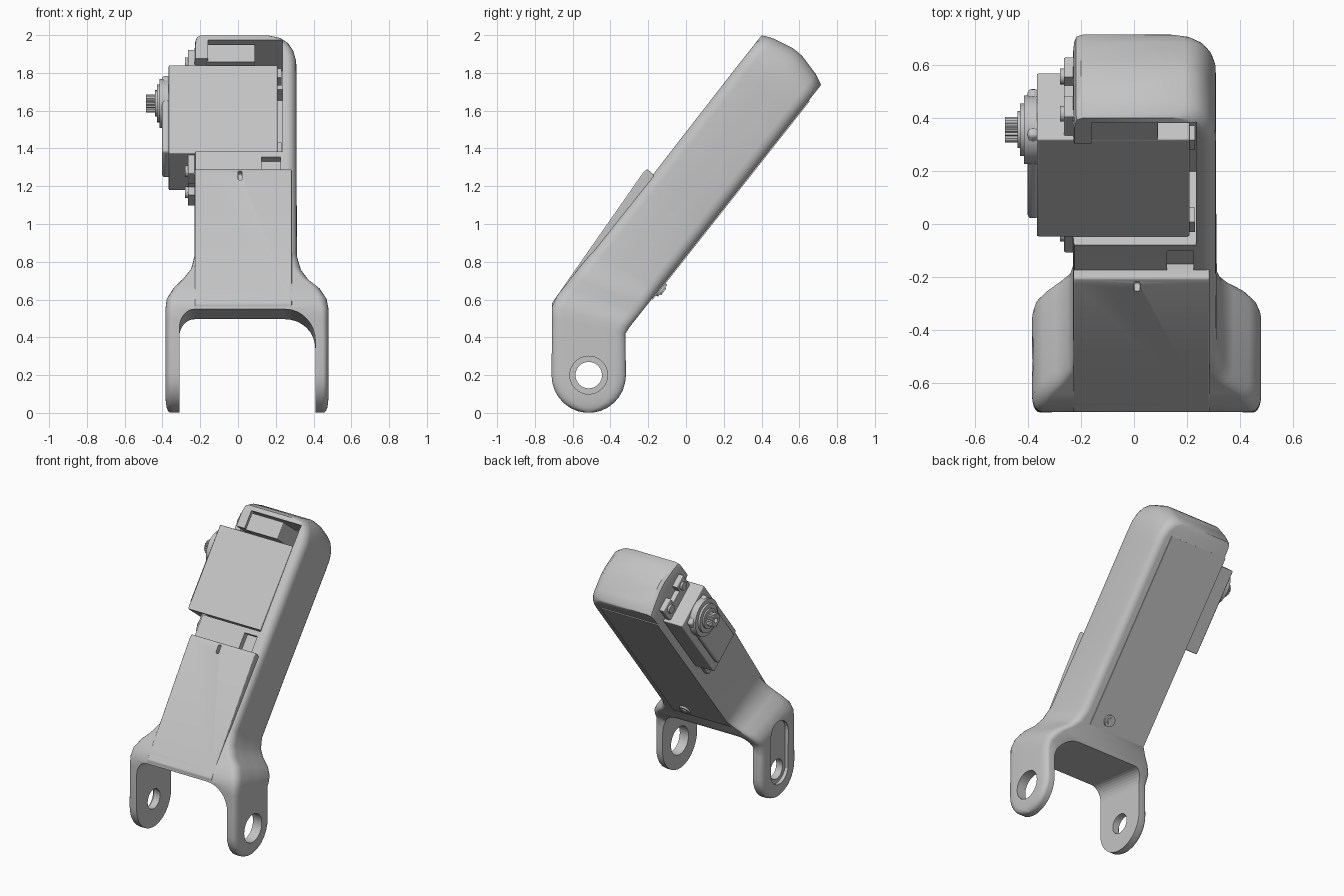
import bpy, bmesh, math
from mathutils import Matrix, Vector

cube = bpy.data.objects.get("Cube")
if cube:
    bpy.data.objects.remove(cube)

gray = bpy.data.materials.new("plain_gray")
gray.use_nodes = True
COLOR = (0.55, 0.55, 0.55, 1)
gray.diffuse_color = COLOR
gray.node_tree.nodes["Principled BSDF"].inputs["Base Color"].default_value = COLOR

# Arm frame: x stays, second axis runs along the arm, third points out of its front
TILT = math.radians(51.66)
ARM = Matrix.Rotation(TILT, 4, 'X')


def arm(d, n):
    p = ARM @ Vector((0, d, n))
    return p.y, p.z


def finish(bm, name, matrix=None, bevel=0):
    if matrix:
        bm.transform(matrix)
    bmesh.ops.recalc_face_normals(bm, faces=bm.faces)
    mesh = bpy.data.meshes.new(name)
    bm.to_mesh(mesh)
    bm.free()
    mesh.materials.append(gray)
    ob = bpy.data.objects.new(name, mesh)
    bpy.context.collection.objects.link(ob)
    if bevel:
        mod = ob.modifiers.new("bevel", 'BEVEL')
        mod.width, mod.segments = bevel, 3
    return ob


def box(name, x, d, n, bevel=0):
    """Box given by its ranges across, along and out of the arm."""
    bm = bmesh.new()
    bmesh.ops.create_cube(bm, size=1)
    for v in bm.verts:
        v.co = [r[0] if c < 0 else r[1] for c, r in zip(v.co, (x, d, n))]
    return finish(bm, name, ARM, bevel)


def disc(name, x, d, n, r, matrix=ARM, sides=40):
    """Cylinder lying along x."""
    bm = bmesh.new()
    bmesh.ops.create_cone(bm, cap_ends=True, segments=sides, radius1=r, radius2=r,
                          depth=x[1] - x[0])
    place = Matrix.Translation(((x[0] + x[1]) / 2, d, n)) @ Matrix.Rotation(math.pi / 2, 4, 'Y')
    return finish(bm, name, matrix @ place)


def prism(name, points, lo, hi, to_point, bevel=0):
    """Extrude a closed outline between lo and hi."""
    bm = bmesh.new()
    rings = [[bm.verts.new(to_point(a, b, c)) for a, b in points] for c in (lo, hi)]
    bm.faces.new(rings[0])
    bm.faces.new(rings[1][::-1])
    for i in range(len(points)):
        j = (i + 1) % len(points)
        bm.faces.new((rings[0][i], rings[0][j], rings[1][j], rings[1][i]))
    return finish(bm, name, bevel=bevel)


def cut(ob, cutter):
    mod = ob.modifiers.new("cut", 'BOOLEAN')
    mod.operation, mod.solver, mod.object = 'DIFFERENCE', 'EXACT', cutter
    cutter.hide_render = True
    cutter.hide_set(True)
    cutter.display_type = 'WIRE'


def section(back, front, xl, xr, rl, rr, bulge=0):
    """Rounded slice through the shell, from a back point to a front point."""
    width = math.dist(back, front)
    rt = min(0.06 / width, 0.4)
    phis = [math.pi / 2 * i / 5 for i in range(6)]
    half = [(1 - math.sin(p), rt * (1 - math.cos(p))) for p in phis]
    side = half + [(0, t) for t in (0.42, 0.5, 0.58)] + [(k, 1 - t) for k, t in half[::-1]]
    along = ARM @ Vector((0, 1, 0))

    def place(x, t):
        y = back[0] + (front[0] - back[0]) * t
        z = back[1] + (front[1] - back[1]) * t
        return Vector((x, y, z)) + along * bulge * (1 - (2 * t - 1) ** 2)
    right = [place(xr - rr * k, t) for k, t in side]
    left = [place(xl + rl * k, t) for k, t in side]
    return right + left[::-1]


# Shell slices: round foot, straight legs, shoulders, arm, domed end
LEG_Y, LEG_Z, LEG_R = -0.515, 0.2, 0.197
slices = []
for deg in (85, 72, 60, 48, 36, 24, 12, 0):
    a = math.radians(deg)
    w, z = LEG_R * math.cos(a), LEG_Z * (1 - math.sin(a))
    tuck = 0.03 * (1 - math.cos(a)) ** 2
    slices.append(section((LEG_Y + w, z), (LEG_Y - w, z), tuck - 0.385, 0.48 - tuck, 0.03, 0.03))
slices.append(section((-0.32, 0.36), (-0.71, 0.38), -0.385, 0.48, 0.03, 0.03))
slices.append(section((-0.32, 0.42), (-0.71, 0.5), -0.385, 0.48, 0.035, 0.035))
slices.append(section(arm(0.17, 0.516), (-0.71, 0.56), -0.385, 0.48, 0.04, 0.04))
for db, df, xl, xr, rl in ((0.21, 0.06, -0.378, 0.47, 0.04), (0.26, 0.13, -0.345, 0.435, 0.04),
                           (0.31, 0.19, -0.295, 0.375, 0.03), (0.36, 0.26, -0.25, 0.335, 0.02),
                           (0.43, 0.36, -0.23, 0.313, 0.008), (0.9, 0.9, -0.23, 0.31, 0.005)):
    slices.append(section(arm(db, 0.516), arm(df, 0.92), xl, xr, rl, 0.05))
for d, xl, xr, bulge in ((1.6, -0.23, 0.31, 0), (1.68, -0.23, 0.308, 0.01), (1.73, -0.23, 0.295, 0.025),
                         (1.77, -0.228, 0.27, 0.04), (1.795, -0.22, 0.235, 0.05),
                         (1.805, -0.2, 0.19, 0.055)):
    slices.append(section(arm(d, 0.516), arm(d + bulge / 5, 0.926), xl, xr, 0.005, 0.05, bulge))

bm = bmesh.new()
rings = [[bm.verts.new(p) for p in s] for s in slices]
count = len(rings[0])
for lower, upper in zip(rings, rings[1:]):
    for i in range(count):
        j = (i + 1) % count
        bm.faces.new((lower[i], lower[j], upper[j], upper[i]))
for ring in (rings[0], rings[-1]):
    for i in range(count // 2 - 1):
        bm.faces.new((ring[i], ring[i + 1], ring[-2 - i], ring[-1 - i]))
shell = finish(bm, "arm_shell")

# Fork gap with rounded inner corners and a sloping ceiling
gap = [(0.41, -0.2), (0.41, 0.33)]
for i in range(1, 9):
    a = math.pi / 2 * i / 8
    gap.append((0.25 + 0.16 * math.cos(a), 0.33 + 0.17 * math.sin(a)))
for i in range(9):
    a = math.pi / 2 * (1 + i / 8)
    gap.append((-0.23 + 0.08 * math.cos(a), 0.4 + 0.1 * math.sin(a)))
gap.append((-0.31, -0.2))
cut(shell, prism("fork_gap_cutter", gap, -0.9, -0.1,
                 lambda x, z, y: (x, y, z - 0.12 * (y + 0.3))))

# Servo bay, end pocket and small front pocket
cut(shell, box("bay_cutter", (-0.6, 0.235), (1.036, 1.66), (0.567, 1.2)))
cut(shell, box("end_pocket_cutter", (-0.16, 0.236), (1.64, 1.785), (0.66, 1.21)))
cut(shell, box("front_pocket_cutter", (0.125, 0.225), (0.8, 1.0), (0.88, 1.22)))

# Pivot holes and the slot outside the right leg
FLAT = Matrix.Identity(4)
cut(shell, disc("large_hole_cutter", (0.36, 0.6), LEG_Y, LEG_Z, 0.1, FLAT))
cut(shell, disc("small_hole_cutter", (-0.5, -0.25), LEG_Y, LEG_Z, 0.07, FLAT))
slot = []
for i in range(25):
    a = math.pi * i / 12
    slot.append((LEG_Y + 0.1 * math.cos(a), LEG_Z + 0.1 * math.sin(a) + (0.25 if i <= 12 else 0)))
cut(shell, prism("leg_slot_cutter", slot[:-1], -0.5, -0.36, lambda y, z, x: (x, y, z)))

# Front cover with a small pry notch
cover = prism("front_cover", [(-0.71, 0.55), (-0.71, 0.58), (-0.225, 1.275), (-0.205, 1.29),
                              (-0.18, 1.27), (-0.13, 1.2), (-0.6, 0.55)],
              -0.228, 0.285, lambda y, z, x: (x, y, z), 0.006)
cut(cover, box("notch_cutter", (0, 0.022), (0.81, 0.87), (0.93, 1.1), 0.008))

# Thin back plate and its screw
back_plate = box("back_plate", (-0.23, 0.225), (0.36, 1.7), (0.51, 0.52))
for name, r, h in (("screw_rim", 0.04, 0.012), ("screw_head", 0.022, 0.02)):
    bm = bmesh.new()
    bmesh.ops.create_cone(bm, cap_ends=True, segments=24, radius1=r, radius2=r, depth=2 * h)
    finish(bm, name, ARM @ Matrix.Translation((0.1, 0.43, 0.51)))

# Servo: case, raised lid, mounting ears, output stage
SD, SN = 1.346, 0.732
box("servo_case", (-0.367, 0.21), (SD - 0.297, SD + 0.297), (SN - 0.16, SN + 0.16), 0.006)
box("servo_lid", (-0.402, -0.36), (SD - 0.25, SD + 0.265), (SN - 0.115, SN + 0.115), 0.015)
ears = box("servo_ears", (-0.265, -0.222), (SD - 0.417, SD + 0.417), (SN - 0.142, SN + 0.142), 0.006)
for end in (-1, 1):
    mid = SD + end * 0.365
    cut(ears, box("ear_slot_cutter", (-0.4, -0.1), sorted((mid, SD + end * 0.6)),
                  (SN - 0.045, SN + 0.045)))
    for off in (-0.09, 0.09):
        disc("ear_screw", (-0.28, -0.21), mid, SN + off, 0.03, sides=20)
    corner = sorted((SD + end * 0.22, SD + end * 0.28))
    box("servo_lug", (0.2, 0.23), corner, (SN + 0.08, SN + 0.15))

HD = 1.506
for name, x, r in (("output_base", (-0.415, -0.36), 0.13), ("output_collar", (-0.43, -0.4), 0.1),
                   ("output_step", (-0.44, -0.42), 0.07)):
    disc(name, x, HD, SN + 0.005, r)
teeth = 20
gear = [((0.048 if i % 2 else 0.042) * math.cos(math.pi * i / teeth),
         (0.048 if i % 2 else 0.042) * math.sin(math.pi * i / teeth)) for i in range(2 * teeth)]
shaft = prism("output_shaft", gear, -0.488, -0.42,
              lambda d, n, x: ARM @ Vector((x, HD + d, SN + 0.005 + n)))
cut(shaft, disc("shaft_bore_cutter", (-0.6, -0.46), HD, SN + 0.005, 0.018, sides=20))

# Block seated in the end pocket
box("pocket_block", (-0.165, 0.09), (1.655, 1.775), (0.65, 0.905), 0.005)

# Smooth rounded surfaces, keep edges sharp
bpy.ops.object.select_all(action='DESELECT')
for ob in bpy.context.scene.objects:
    if ob.type == 'MESH' and not ob.hide_render:
        ob.select_set(True)
        bpy.context.view_layer.objects.active = ob
bpy.ops.object.shade_smooth_by_angle(angle=math.radians(32))
